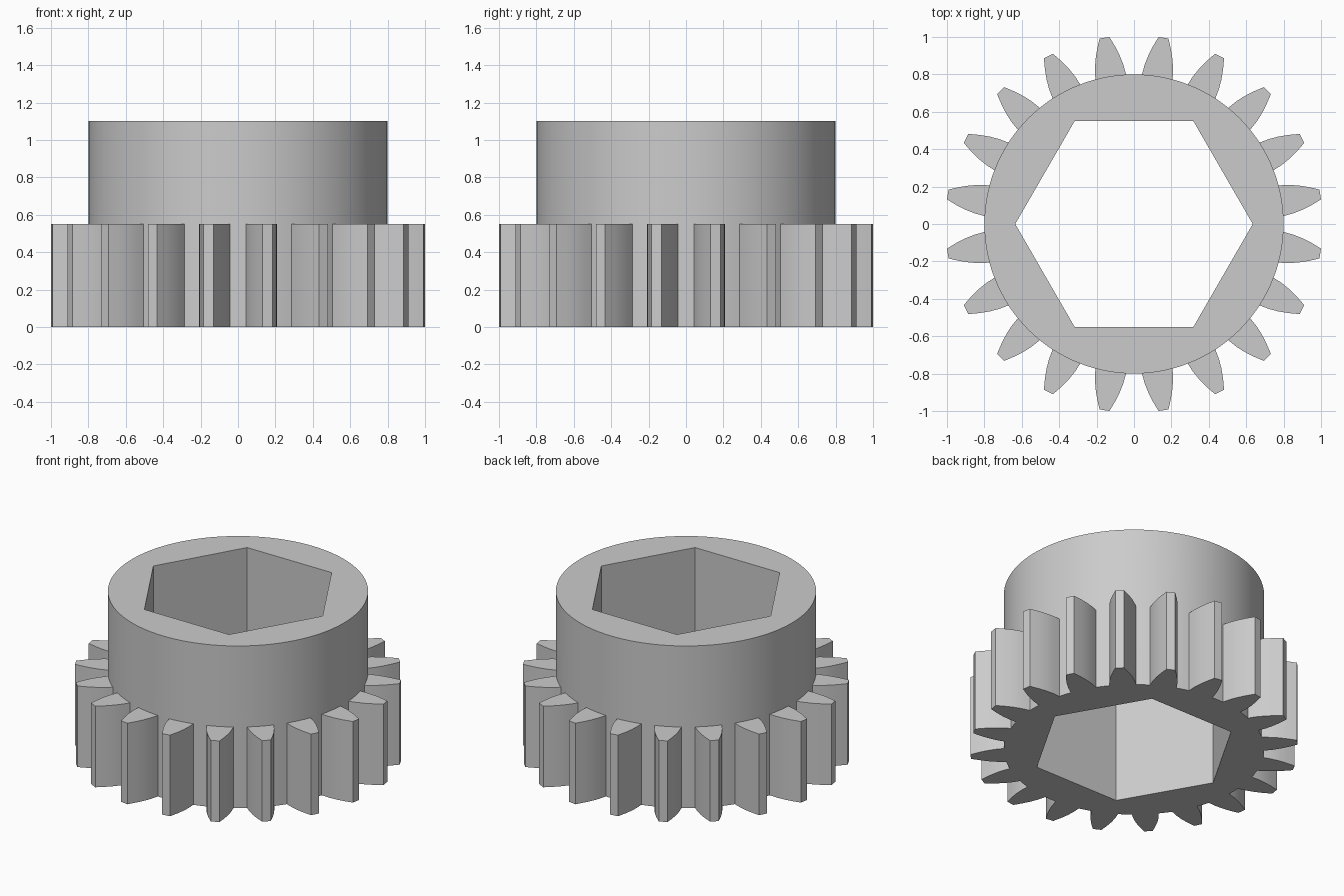
import bpy, bmesh
from math import asin, cos, sin, radians, pi

cube = bpy.data.objects.get("Cube")
if cube:
    bpy.data.objects.remove(cube, do_unlink=True)

TEETH = 20
GEAR_TOP, HUB_TOP = 0.55, 1.1
HUB_R, HEX_R = 0.8, 0.635
PITCH = 2 * pi / TEETH
BASE = asin(0.083 / HUB_R)          # half angle of a tooth at its root
# tooth flank above the root: distance from the axis, half width
FLANK = [(0.85, 0.077), (0.9, 0.066), (0.95, 0.05), (1.008, 0.027)]


def polar(r, a):
    return (r * cos(a), r * sin(a))


def arc(a0, a1, steps):
    """Points on the hub circle strictly between two angles."""
    return [polar(HUB_R, a0 + (a1 - a0) * i / steps) for i in range(1, steps)]


def tooth_point(c, r, w):
    return (r * cos(c) - w * sin(c), r * sin(c) + w * cos(c))


bm = bmesh.new()


def ring(points, z):
    return [bm.verts.new((x, y, z)) for x, y in points]


def wall(lower, upper):
    n = len(lower)
    for i in range(n):
        j = (i + 1) % n
        bm.faces.new((lower[i], lower[j], upper[j], upper[i]))


def fill_between(outer, inner):
    edges = []
    for loop in (outer, inner):
        for i, v in enumerate(loop):
            w = loop[(i + 1) % len(loop)]
            edges.append(bm.edges.get((v, w)) or bm.edges.new((v, w)))
    bmesh.ops.triangle_fill(bm, edges=edges, use_beauty=True, normal=(0, 0, 1))


# Toothed band: outline walls, tooth top caps, and the hub circle at their roots
low, mid, hub_low = [], [], []
for k in range(TEETH):
    c = (k + 0.5) * PITCH
    start, end = polar(HUB_R, c - BASE), polar(HUB_R, c + BASE)
    tooth = [start] + [tooth_point(c, r, -w) for r, w in FLANK]
    tooth += [tooth_point(c, r, w) for r, w in reversed(FLANK)] + [end]
    gap = arc(c + BASE, c + PITCH - BASE, 3)
    low += ring(tooth + gap, 0)
    cap = ring(tooth, GEAR_TOP)
    under = ring(arc(c - BASE, c + BASE, 4), GEAR_TOP)
    gap_verts = ring(gap, GEAR_TOP)
    bm.faces.new(cap + under[::-1])
    mid += cap + gap_verts
    hub_low += [cap[0]] + under + [cap[-1]] + gap_verts
wall(low, mid)

# Hub cylinder above the teeth
hub_top = ring([v.co.xy for v in hub_low], HUB_TOP)
wall(hub_low, hub_top)

# Hexagonal bore
hexagon = [polar(HEX_R, radians(60 * i)) for i in range(6)]
hex_low, hex_top = ring(hexagon, 0), ring(hexagon, HUB_TOP)
wall(hex_low, hex_top)

# Flat end faces
fill_between(low, hex_low)
fill_between(hub_top, hex_top)
bmesh.ops.recalc_face_normals(bm, faces=bm.faces)

mesh = bpy.data.meshes.new("gear_with_hub")
bm.to_mesh(mesh)
bm.free()
gear = bpy.data.objects.new("gear_with_hub", mesh)
bpy.context.collection.objects.link(gear)

# Plain grey
grey = bpy.data.materials.new("light_grey")
grey.use_nodes = True
colour = (0.6, 0.6, 0.6, 1)
grey.diffuse_color = colour
grey.node_tree.nodes["Principled BSDF"].inputs["Base Color"].default_value = colour
mesh.materials.append(grey)

bpy.ops.object.select_all(action="DESELECT")
gear.select_set(True)
bpy.context.view_layer.objects.active = gear
bpy.ops.object.shade_smooth_by_angle(angle=radians(30))
